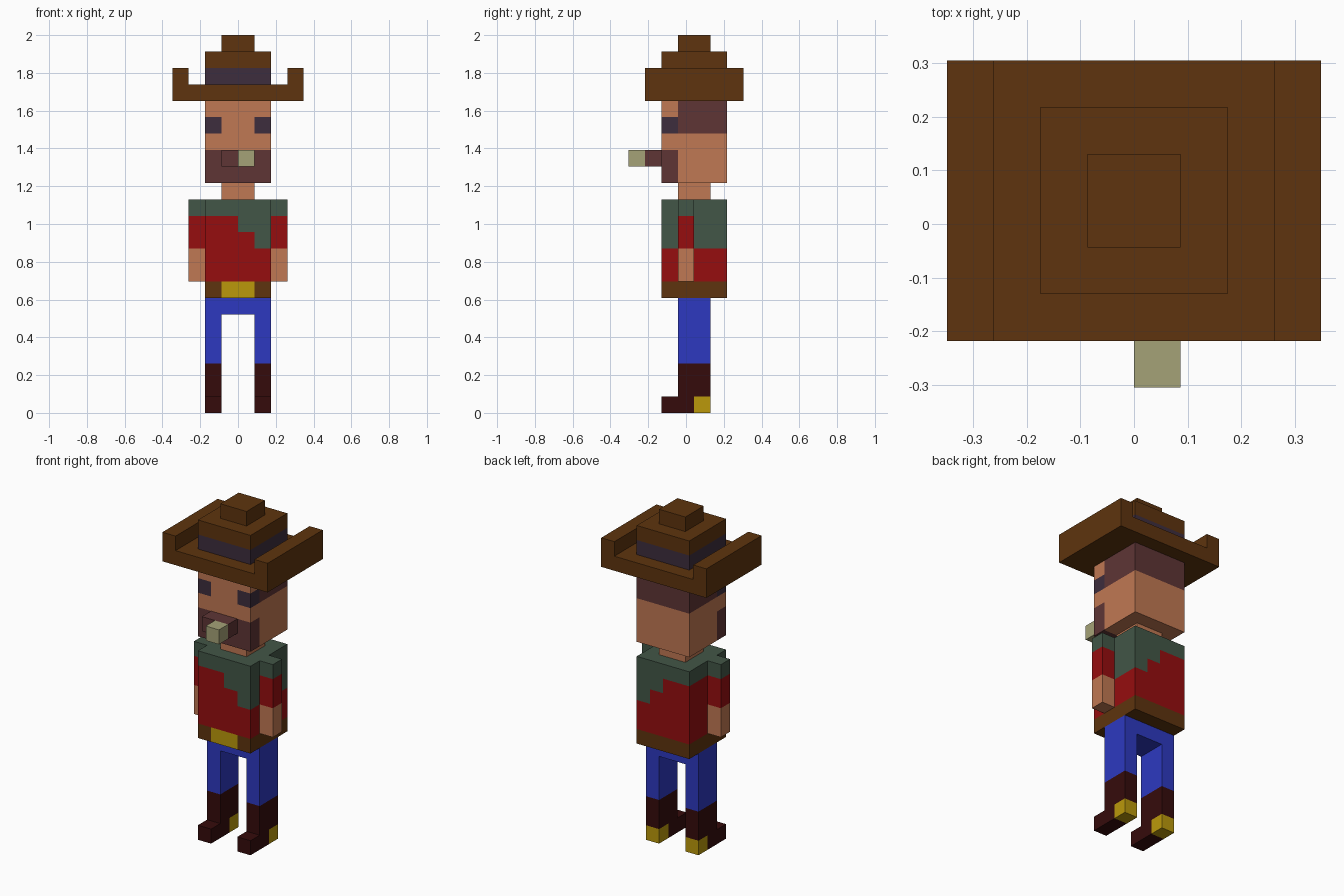
import bpy, bmesh, math
from mathutils import Vector

if "Cube" in bpy.data.objects:
    bpy.data.objects.remove(bpy.data.objects["Cube"], do_unlink=True)

U = 2 / 23  # one block; the figure is 23 blocks tall


def material(name, hex_code):
    srgb = [int(hex_code[i:i + 2], 16) / 255 for i in (0, 2, 4)]
    lin = [c / 12.92 if c <= 0.04045 else ((c + 0.055) / 1.055) ** 2.4 for c in srgb]
    m = bpy.data.materials.new(name)
    m.use_nodes = True
    m.diffuse_color = (*lin, 1)
    bsdf = m.node_tree.nodes["Principled BSDF"]
    bsdf.inputs["Base Color"].default_value = (*lin, 1)
    bsdf.inputs["Roughness"].default_value = 0.9
    return m


LEATHER = material("brown leather", "5e340e")
SKIN = material("skin", "c07853")
DARK = material("dark plum", "3d2d3d")
HAIR = material("hair brown", "5e3535")
CIGAR = material("pale cigar", "a5a277")
GREEN = material("dull green", "425647")
RED = material("shirt red", "960d0f")
GOLD = material("gold", "bb990b")
BLUE = material("denim blue", "2d39c0")
BOOT = material("dark boot", "350b0b")


def part(name, lo, hi, rule):
    """Blocky part between two corners (in blocks).
    rule is one material, or a function of a block's centre giving a material or None for empty."""
    pick = rule if callable(rule) else (lambda x, y, z: rule)

    def block(c):
        inside = all(l < v < h for l, v, h in zip(lo, c, hi))
        return pick(*c) if inside else None

    bm = bmesh.new()
    mats = []
    size = [round(h - l) for l, h in zip(lo, hi)]
    for i in range(size[0]):
        for j in range(size[1]):
            for k in range(size[2]):
                c = Vector((lo[0] + i + 0.5, lo[1] + j + 0.5, lo[2] + k + 0.5))
                mat = block(c)
                if mat is None:
                    continue
                if mat not in mats:
                    mats.append(mat)
                # Outer faces only
                for axis in range(3):
                    for sign in (-1, 1):
                        n, a, b = Vector(), Vector(), Vector()
                        n[axis], a[(axis + 1) % 3], b[(axis + 2) % 3] = sign, 1, sign
                        if block(c + n) is not None:
                            continue
                        corners = (-a - b, a - b, a + b, b - a)
                        f = bm.faces.new([bm.verts.new((c + (n + q) / 2) * U) for q in corners])
                        f.material_index = mats.index(mat)
    bmesh.ops.remove_doubles(bm, verts=bm.verts, dist=0.001)
    bmesh.ops.dissolve_limit(bm, angle_limit=math.radians(1), verts=bm.verts,
                             edges=bm.edges, delimit={'MATERIAL'})
    mesh = bpy.data.meshes.new(name)
    bm.to_mesh(mesh)
    bm.free()
    for m in mats:
        mesh.materials.append(m)
    ob = bpy.data.objects.new(name, mesh)
    bpy.context.collection.objects.link(ob)
    return ob


# Colour rules, in blocks
def boot_rule(x, y, z):
    if z < 1:
        return GOLD if y > 0.5 else BOOT
    return BOOT if y > -0.5 else None  # toe is one block high


def shirt_rule(x, y, z):
    drop = 12 if x < 0 else 11 if x < 1 else 10  # stepped hem of the green cloth
    return GREEN if z > drop else RED


def arm_rule(x, y, z):
    return SKIN if z < 10 else RED if z < 12 else GREEN


def head_rule(x, y, z):
    if y < -0.5:
        if z < 16:
            return HAIR  # beard
        return DARK if 17 < z < 18 and abs(x) > 1 else SKIN  # eyes
    return HAIR if z > 17 else SKIN


def brim_rule(x, y, z):
    return LEATHER if z < 20 or abs(x) > 3 else None  # turned-up sides


# Legs and arms, one of each per side
for side, x_leg, x_arm in (("left", 1, 2), ("right", -2, -3)):
    part(side + "_boot", (x_leg, -1.5, 0), (x_leg + 1, 1.5, 3), boot_rule)
    part(side + "_trouser_leg", (x_leg, -0.5, 3), (x_leg + 1, 1.5, 6), BLUE)
    part(side + "_arm", (x_arm, -0.5, 8), (x_arm + 1, 0.5, 13), arm_rule)

# Body
part("hips", (-2, -0.5, 6), (2, 1.5, 7), BLUE)
part("belt", (-2, -1.5, 7), (2, 2.5, 8),
     lambda x, y, z: GOLD if abs(x) < 1 and y < -0.5 else LEATHER)
part("shirt", (-2, -1.5, 8), (2, 2.5, 13), shirt_rule)
part("neck", (-1, -0.5, 13), (1, 1.5, 14), SKIN)

# Head
part("head", (-2, -1.5, 14), (2, 2.5, 19), head_rule)
part("moustache", (-1, -2.5, 15), (1, -1.5, 16), HAIR)
part("cigar", (0, -3.5, 15), (1, -2.5, 16), CIGAR)

# Hat
part("hat_brim", (-4, -2.5, 19), (4, 3.5, 21), brim_rule)
part("hat_band", (-2, -1.5, 20), (2, 2.5, 21), DARK)
part("hat_crown", (-2, -1.5, 21), (2, 2.5, 22), LEATHER)
part("hat_top", (-1, -0.5, 22), (1, 1.5, 23), LEATHER)
